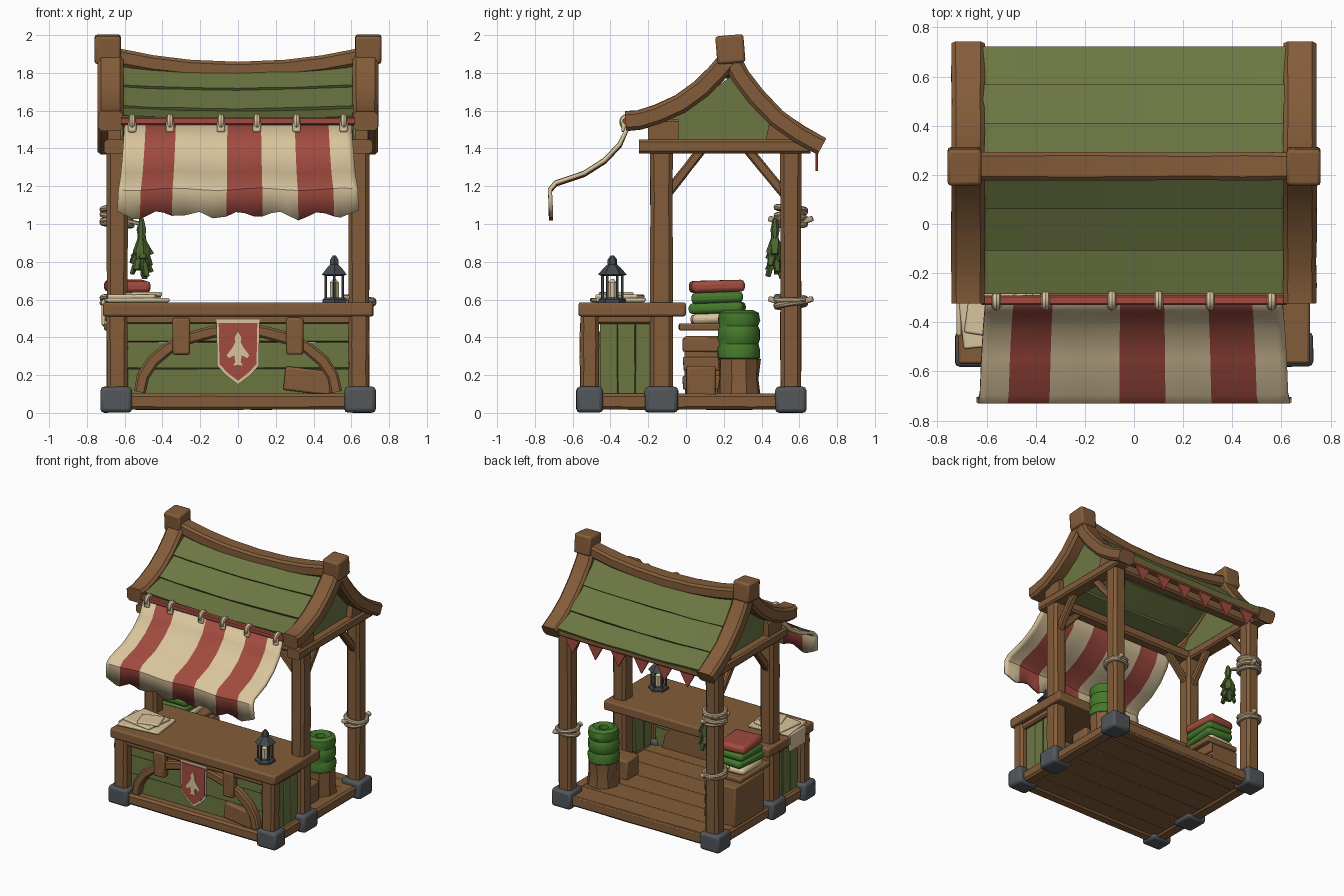
import bpy, bmesh, math, random
from mathutils import Vector, Matrix, Euler

if "Cube" in bpy.data.objects:
    bpy.data.objects.remove(bpy.data.objects["Cube"])
random.seed(4)
X, Y, Z = Vector((1, 0, 0)), Vector((0, 1, 0)), Vector((0, 0, 1))

def material(name, r, g, b):
    m = bpy.data.materials.new(name)
    m.diffuse_color = (r, g, b, 1)
    m.use_nodes = True
    m.node_tree.nodes["Principled BSDF"].inputs["Base Color"].default_value = m.diffuse_color
    return m

WOOD = material("brown wood", .23, .108, .042)
GREEN = material("moss green boards", .15, .185, .055)
RED = material("faded red cloth", .36, .07, .05)
CREAM = material("cream cloth", .70, .56, .34)
STONE = material("grey stone", .085, .095, .105)
CLOTH = material("bright green cloth", .06, .19, .025)
ROPE = material("rope", .50, .37, .23)
LEAF = material("dark leaf", .075, .13, .03)
IRON = material("dark iron", .055, .065, .075)

def add(name, verts, faces, mat, bevel=0):
    me = bpy.data.meshes.new(name)
    me.from_pydata([tuple(v) for v in verts], [], faces)
    bm = bmesh.new(); bm.from_mesh(me)
    bmesh.ops.recalc_face_normals(bm, faces=bm.faces)
    bm.to_mesh(me); bm.free()
    me.materials.append(mat)
    ob = bpy.data.objects.new(name, me)
    bpy.context.collection.objects.link(ob)
    if bevel:
        m = ob.modifiers.new("bevel", 'BEVEL'); m.width = bevel; m.segments = 2
    return ob

def loft(name, rings, mat):
    n = len(rings[0])
    faces = [(i*n+k, i*n+(k+1) % n, (i+1)*n+(k+1) % n, (i+1)*n+k)
             for i in range(len(rings)-1) for k in range(n)]
    faces += [tuple(range(n)), tuple((len(rings)-1)*n+k for k in range(n))]
    return add(name, [v for r in rings for v in r], faces, mat)

def beam(name, path, w, h, side, mat=WOOD, wob=.04):
    """Hewn timber: chamfered rectangle swept along a path; w lies along side."""
    p = [Vector(q) for q in path]
    if len(p) == 2:
        p = [p[0].lerp(p[1], i/5) for i in range(6)]
    rings = []
    for i, c in enumerate(p):
        t = (p[min(i+1, len(p)-1)] - p[max(i-1, 0)]).normalized()
        n = side.cross(t).normalized()
        a, b = (d/2*random.uniform(1-wob, 1+wob) for d in (w, h))
        k = .18*min(a, b)*2
        rings.append([c + side*u + n*v for u, v in
                      ((a, b-k), (a-k, b), (k-a, b), (-a, b-k), (-a, k-b), (k-a, -b), (a-k, -b), (a, k-b))])
    return loft(name, rings, mat)

def box(name, loc, size, mat, bevel=.012, rot=(0, 0, 0), jit=.05):
    m = Euler(rot).to_matrix()
    vs = [Vector(loc) + m @ Vector([s*d/2*random.uniform(1-jit, 1) for s, d in zip(c, size)])
          for c in ((a, b, e) for a in (-1, 1) for b in (-1, 1) for e in (-1, 1))]
    return add(name, vs, [(0, 1, 3, 2), (4, 5, 7, 6), (0, 1, 5, 4), (2, 3, 7, 6), (0, 2, 6, 4), (1, 3, 7, 5)], mat, bevel)

def plate(name, pts, axis, lo, hi, mat):
    """Outline extruded along x (pts = y,z) or y (pts = x,z)."""
    f = (lambda u, v, d: (d, u, v)) if axis == 'x' else (lambda u, v, d: (u, d, v))
    return loft(name, [[f(u, v, d) for u, v in pts] for d in (lo, hi)], mat)

def lathe(name, prof, c, mat, n=16, wob=0):
    return loft(name, [[Vector(c) + Vector((r*math.cos(a)*q, r*math.sin(a)*q, z))
                for a in (math.tau*(k+.5)/n for k in range(n))
                for q in (random.uniform(1-wob, 1+wob),)] for r, z in prof], mat)

def ring(name, c, R, r, mat, rot=(0, 0, 0)):
    bpy.ops.mesh.primitive_torus_add(location=c, rotation=rot, major_radius=R, minor_radius=r,
                                     major_segments=14, minor_segments=8)
    ob = bpy.context.object; ob.name = name; ob.data.materials.append(mat)

# Floor and base frame
for i in range(6):
    box("floor_board", (0, -.44+i*.19, .065), (1.28, .192, .07), WOOD, .006, jit=.01)
for y in (-.51, .555):
    beam("base_beam", [(-.62, y, .06), (.62, y, .06)], .09, .085, Y)
# Posts, feet, side frames
for s in (-1, 1):
    x = s*.64
    for y, w in ((-.51, .145), (-.13, .18), (.555, .17)):
        box("stone_foot", (s*.645, y, .07), (.17, w, .14), STONE, .02)
    beam("base_side", [(x, -.5, .06), (x, .55, .06)], .1, .085, X)
    beam("counter_post", [(x, -.51, .08), (x, -.51, .54)], .11, .1, X)
    beam("front_post", [(x, -.13, .08), (x, -.13, 1.4)], .11, .12, X)
    beam("back_post", [(x, .555, .08), (x, .555, 1.4)], .11, .11, X)
    beam("side_panel_rail", [(x, -.5, .5), (x, -.1, .5)], .08, .06, X)
    for k in range(3):
        box("side_panel_board", (s*.635, -.41+k*.095, .29), (.035, .094, .44), GREEN, .005, jit=.02)
    beam("tie_beam", [(s*.655, -.25, 1.41), (s*.655, .66, 1.41)], .11, .075, X)
    beam("side_brace", [(x, -.1, 1.16), (x, .08, 1.39)], .05, .05, X)
    beam("side_brace", [(x, .52, 1.16), (x, .33, 1.39)], .05, .05, X)
    beam("front_brace", [(x, -.13, 1.16), (x-s*.21, -.13, 1.39)], .05, .05, Y)
    # Gable: curved barge beams, ridge block, green infill
    beam("barge_front", [(s*.675, y, z) for y, z in ((-.32, 1.545), (-.25, 1.55), (-.15, 1.58), (-.03, 1.635),
         (.08, 1.715), (.16, 1.795), (.24, 1.89))], .135, .105, X, wob=.03)
    beam("barge_back", [(s*.675, y, z) for y, z in ((.23, 1.89), (.29, 1.78), (.37, 1.675), (.48, 1.56),
         (.6, 1.475), (.72, 1.41))], .135, .1, X, wob=.03)
    box("ridge_block", (s*.69, .235, 1.925), (.14, .15, .15), WOOD, .015, (.08, 0, 0), .02)
    plate("gable_panel", [(-.2, 1.43), (.6, 1.43), (.4, 1.6), (.235, 1.78), (.1, 1.68), (-.1, 1.56)],
          'x', s*.61, s*.645, GREEN)
    beam("gable_corner", [(s*.655, -.2, 1.49), (s*.655, -.04, 1.49)], .07, .13, X)
    beam("gable_corner", [(s*.655, .43, 1.48), (s*.655, .58, 1.45)], .07, .11, X)
# Cross beams and sagging ridge
for y in (-.13, .555):
    beam("cross_beam", [(-.66, y, 1.41), (.66, y, 1.41)], .09, .08, Y)
beam("eave_beam", [(-.64, .68, 1.415), (.64, .68, 1.415)], .06, .05, Y)
beam("ridge_beam", [(x, .235, 1.815+.065*(x/.62)**2) for x in (-.66, -.45, -.25, 0, .25, .45, .66)], .115, .09, Y)

# Roof boards: overlapping rows on each curved slope
def roof_board(p, q):
    d = Vector((q[0]-p[0], q[1]-p[1])).normalized()
    nrm = Vector((-d.y, d.x)) if d.x > 0 else Vector((d.y, -d.x))
    rings = []
    for i in range(9):
        x = -.625+i*1.25/8
        sag = .015*(1-(x/.62)**2) + random.uniform(-.003, .003)
        a, b = Vector(p), Vector(q) + nrm*.014
        rings.append([(x, v.x, v.y-sag) for v in (a, b, b-nrm*.03, a-nrm*.03)])
    loft("roof_board", rings, GREEN)
for slope in (((.22, 1.845), (.07, 1.725), (-.1, 1.615), (-.28, 1.56)),
              ((.25, 1.845), (.40, 1.67), (.56, 1.53), (.715, 1.445))):
    for p, q in zip(slope, slope[1:]):
        roof_board(p, q)

# Striped awning with zigzag hem
edges = (-.64, -.52, -.35, -.06, .13, .32, .51, .64)
xs = [a+(b-a)*k/4 for a, b in zip(edges, edges[1:]) for k in range(4)] + [.64]
prof = ((-.305, 1.52), (-.35, 1.42), (-.43, 1.335), (-.54, 1.265), (-.69, 1.215), (-.72, 1.18), (-.715, 1.06))
verts, faces = [], []
for j, (y, z) in enumerate(prof):
    for x in xs:
        tooth = abs(((x+.64)/.2135) % 1 - .5)*.09 - .035 if j == 6 else 0
        verts.append((x*(.94+.01*j), y, z + tooth + .006*math.sin(x*14)*(j > 0)))
n = len(xs)
faces = [(j*n+i, j*n+i+1, (j+1)*n+i+1, (j+1)*n+i) for j in range(6) for i in range(n-1)]
awning = add("awning", verts, faces, CREAM)
awning.data.materials.append(RED)
for f in awning.data.polygons:
    f.material_index = (f.index % (n-1))//4 % 2
m = awning.modifiers.new("thick", 'SOLIDIFY'); m.thickness = .022; m.offset = 0
beam("awning_rod", [(-.62, -.31, 1.545), (.62, -.31, 1.545)], .04, .04, Y, RED)
for x in (-.56, -.36, -.09, .1, .31, .56):
    ring("awning_tie", (x, -.31, 1.54), .026, .018, CREAM, (0, math.pi/2, 0))
    box("awning_knot", (x, -.33, 1.515), (.045, .025, .06), CREAM, .01)
# Red bunting under the back eave
for i in range(6):
    x = -.5+i*.2
    plate("bunting", [(x-.08, 1.42), (x+.08, 1.42), (x, 1.28)], 'y', .685, .7, RED)

# Counter
box("counter_top", (0, -.285, .548), (1.44, .57, .075), WOOD, .012, jit=.01)
for i in range(3):
    box("front_board", (0, -.475, .165+i*.14), (1.18, .03, .138), GREEN, .005, jit=.01)
beam("front_rail", [(-.6, -.51, .495), (.6, -.51, .495)], .07, .05, Y)
beam("front_arch", [(.52*math.cos(a), -.505, .11+.33*math.sin(a)) for a in
                    (math.pi*k/12 for k in range(13))], .07, .065, Y)
plate("arch_back", [(.52*math.cos(math.pi*k/10), .1+.33*math.sin(math.pi*k/10)) for k in range(11)],
      'y', -.462, -.445, WOOD)
for s in (-1, 1):
    box("front_bracket", (s*.3, -.53, .405), (.095, .06, .2), WOOD, .012)
box("broken_board", (.37, -.505, .17), (.26, .05, .13), WOOD, .012, (0, .12, 0))
# Hanging banner with plain tree emblem
for nm, k, y, mat in (("banner_border", 1, -.552, CREAM), ("banner", .89, -.558, RED)):
    plate(nm, [(u*k, .33+v*k) for u, v in ((-.115, .165), (.115, .165), (.11, -.08), (.065, -.13),
          (0, -.18), (-.065, -.13), (-.11, -.08))], 'y', y, -.545, mat)
half = [(0, .43), (.018, .40), (.014, .375), (.03, .345), (.06, .305), (.05, .29), (.02, .305), (.014, .27), (.026, .25), (0, .255)]
plate("banner_tree", half + [(-u, v) for u, v in half[-2:0:-1]], 'y', -.563, -.555, CREAM)

# Lantern
L = (.51, -.39, 0)
lathe("lantern_base", [(.072, .585), (.072, .6), (.055, .612)], L, IRON, 6)
lathe("lantern_candle", [(.026, .61), (.026, .69), (.006, .71)], L, CREAM, 8)
for k in range(6):
    a = math.tau*(k+.5)/6
    c, d = .052*math.cos(a)+.51, .052*math.sin(a)-.39
    beam("lantern_bar", [(c, d, .605), (c, d, .735)], .014, .014, X, IRON, 0)
lathe("lantern_roof", [(.055, .725), (.076, .732), (.045, .768), (.026, .785), (.026, .81), (.01, .832)], L, IRON, 6)
# Cloths on the counter
for x, y, z, w, d, r in ((-.54, -.36, .597, .34, .27, .1), (-.55, -.35, .615, .26, .23, -.15), (-.5, -.37, .628, .17, .15, .3)):
    box("counter_cloth", (x, y, z), (w, d, .024), CREAM, .009, (0, 0, r))
box("cloth_overhang", (-.712, -.36, .53), (.02, .2, .14), CREAM, .008)

# Left crate with folded cloth pile
box("crate", (-.56, .18, .25), (.25, .38, .32), WOOD, .01)
for z in (.16, .26, .36):
    box("crate_slat", (-.435, .18, z), (.03, .4, .075), WOOD, .008)
box("crate_lid", (-.57, .15, .455), (.29, .38, .04), WOOD, .01)
for z, h, d, mat in ((.5, .055, .28, CREAM), (.555, .06, .3, CLOTH), (.61, .06, .28, CLOTH), (.67, .065, .29, RED)):
    box("folded_cloth", (-.585, .165, z), (.23, d, h), mat, .022, (.03, 0, random.uniform(-.1, .1)))
# Right stump with green cloth roll
lathe("stump", [(.12, .09), (.11, .18), (.115, .285)], (.52, .28, 0), WOOD, 9, .05)
lathe("cloth_roll", [(.09, .27), (.112, .29), (.115, .34), (.104, .365), (.113, .39), (.112, .44), (.103, .46), (.113, .49),
      (.105, .53), (.075, .545), (.035, .535), (.03, .5)], (.52, .28, 0), CLOTH, 16, .025)
box("small_crate", (.5, .08, .17), (.2, .16, .16), WOOD, .012)

# Rope bindings on back posts
for x, z, k in ((.64, .575, 2), (-.64, .575, 2), (-.64, 1.0, 4)):
    for i in range(k):
        ring("post_rope", (x, .555, z+i*.027), .077, .017, ROPE, (random.uniform(-.15, .15), random.uniform(-.15, .15), 0))
    for d in (-1, 1):
        box("rope_tail", (x+d*.03, .555+d*.085, z+.02), (.035, .07, .03), ROPE, .008, (d*.3, 0, -.3))
beam("herb_string", [(-.6, .52, 1.02), (-.51, .47, 1.0)], .02, .025, Z, ROPE)
# Herb bundle
lathe("herb_stalks", [(.012, 1.03), (.025, .97), (.02, .93), (.05, .86), (.03, .76)], (-.51, .47, 0), LEAF, 7, .1)
for k in range(12):
    a, t = k*2.4, k/12
    b = Vector((-.51, .47, .95-.1*t))
    e = b + Vector((.055*math.cos(a), .04*math.sin(a), -.11-.04*t))
    beam("herb_leaf", [b, b.lerp(e, .5), b.lerp(e, .85), e], .035, .018, Vector((-math.sin(a), math.cos(a), 0)), LEAF, .3)

# Shade smooth, keeping hewn edges
bpy.ops.object.select_all(action='SELECT')
bpy.context.view_layer.objects.active = awning
bpy.ops.object.shade_smooth_by_angle(angle=math.radians(35))
